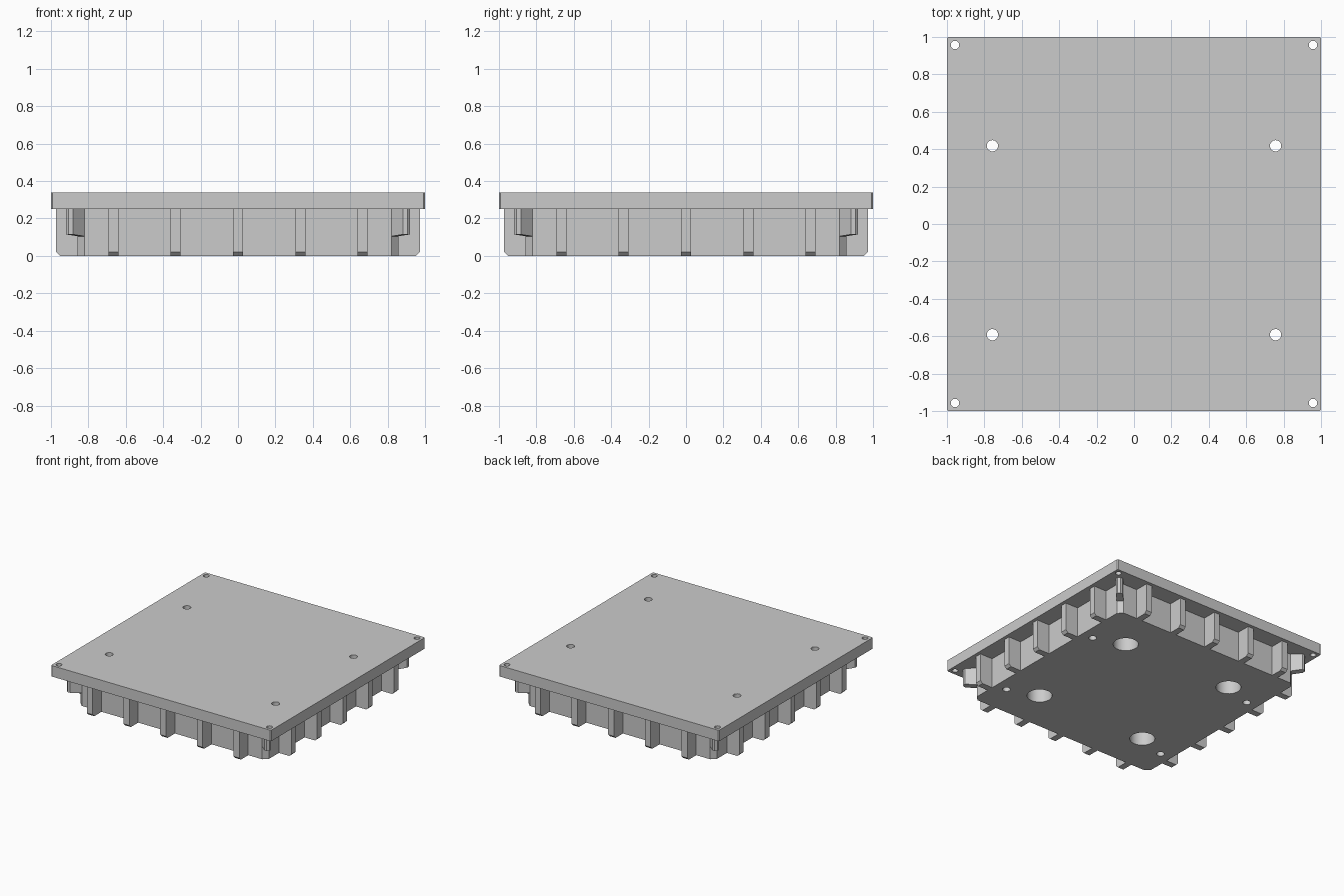
import bpy
import bmesh
from math import pi
from mathutils import Matrix, Vector

if "Cube" in bpy.data.objects:
    bpy.data.objects.remove(bpy.data.objects["Cube"], do_unlink=True)

PLATE_Z, TOP_Z = 0.25, 0.34      # underside and top of the plate
BODY, CORNER = 0.857, 0.037      # body half width and its corner chamfer
RIB_W, RIB_OUT, BEVEL = 0.053, 0.972, 0.02

grey = bpy.data.materials.new("plain grey")
grey.use_nodes = True
grey.diffuse_color = (0.6, 0.6, 0.6, 1)
grey.node_tree.nodes["Principled BSDF"].inputs["Base Color"].default_value = grey.diffuse_color


def finish(name, bm):
    bmesh.ops.recalc_face_normals(bm, faces=bm.faces)
    mesh = bpy.data.meshes.new(name)
    bm.to_mesh(mesh)
    bm.free()
    mesh.materials.append(grey)
    obj = bpy.data.objects.new(name, mesh)
    bpy.context.collection.objects.link(obj)
    return obj


def extrude(bm, points, offset):
    """Sweep a closed polygon along an offset into a solid; return its vertices."""
    face = bm.faces.new([bm.verts.new(p) for p in points])
    swept = bmesh.ops.extrude_face_region(bm, geom=[face], use_keep_orig=True)
    moved = [v for v in swept["geom"] if isinstance(v, bmesh.types.BMVert)]
    bmesh.ops.translate(bm, verts=moved, vec=offset)
    return list(face.verts) + moved


def square_slab(name, half, cut, z0, z1):
    """Square slab with chamfered vertical corners."""
    a, b = half, half - cut
    quarter = [Vector((a, -b, z0)), Vector((a, b, z0))]
    bm = bmesh.new()
    extrude(bm, [Matrix.Rotation(k * pi / 2, 3, 'Z') @ p
                 for k in range(4) for p in quarter], (0, 0, z1 - z0))
    return finish(name, bm)


def drill(obj, spots, radius, z0, z1):
    """Cut round holes with a hidden set of cylinders."""
    bm = bmesh.new()
    for x, y in spots:
        bmesh.ops.create_cone(bm, cap_ends=True, segments=32, radius1=radius, radius2=radius,
                              depth=z1 - z0, matrix=Matrix.Translation((x, y, (z0 + z1) / 2)))
    cutter = finish(obj.name + "_hole_cutter", bm)
    cutter.hide_render = True
    cutter.hide_set(True)
    cutter.display_type = 'WIRE'
    mod = obj.modifiers.new("holes", 'BOOLEAN')
    mod.operation = 'DIFFERENCE'
    mod.solver = 'EXACT'
    mod.object = cutter
    # Bake the cut, then drop the helper
    bpy.context.view_layer.update()
    graph = bpy.context.evaluated_depsgraph_get()
    cut_mesh = bpy.data.meshes.new_from_object(obj.evaluated_get(graph))
    obj.modifiers.clear()
    obj.data = cut_mesh
    bpy.data.objects.remove(cutter, do_unlink=True)


def grid(half_x, ys):
    return [(sx * half_x, y) for sx in (-1, 1) for y in ys]


# Top plate and the body below it
plate = square_slab("top_plate", 1.0, 0.008, PLATE_Z, TOP_Z)
body = square_slab("body", BODY, CORNER, 0, PLATE_Z)

# Screw holes, through bolt holes and wide blind sockets
bolts = grid(0.757, (-0.592, 0.418))
drill(plate, grid(0.957, (-0.957, 0.957)), 0.0225, 0.1, 0.5)
drill(plate, bolts, 0.03, -0.1, 0.5)
drill(body, bolts, 0.03, -0.1, 0.5)
drill(body, grid(0.505, (-0.505, 0.505)), 0.095, -0.1, PLATE_Z - 0.01)

# Five ribs on each side, bevelled at the lower outer edge
bm = bmesh.new()
for side in range(4):
    for i in range(-2, 3):
        y = i / 3 - RIB_W / 2
        profile = [(BODY - 0.01, y, 0), (RIB_OUT - BEVEL, y, 0), (RIB_OUT, y, BEVEL),
                   (RIB_OUT, y, PLATE_Z), (BODY - 0.01, y, PLATE_Z)]
        verts = extrude(bm, profile, (0, RIB_W, 0))
        bmesh.ops.rotate(bm, verts=verts, matrix=Matrix.Rotation(side * pi / 2, 3, 'Z'))
finish("side_ribs", bm)

# Short diagonal fins at the corners, with a blunt three-sided tip
FIN_Z, TIP, CUT = 0.1, 0.92, 0.015
bm = bmesh.new()
for corner in range(4):
    inner = BODY - 0.03
    outline = [(inner, inner - CORNER), (TIP, TIP - CORNER), (TIP, TIP - CUT),
               (TIP - CUT, TIP), (TIP - CORNER, TIP), (inner - CORNER, inner)]
    verts = extrude(bm, [(x, y, FIN_Z) for x, y in outline], (0, 0, PLATE_Z - FIN_Z))
    # Slope the underside up toward the tip
    for v in verts:
        if v.co.z < FIN_Z + 0.01 and v.co.x + v.co.y > 2 * TIP - CORNER - 0.01:
            v.co.z += 0.015
    bmesh.ops.rotate(bm, verts=verts, matrix=Matrix.Rotation(corner * pi / 2, 3, 'Z'))
finish("corner_fins", bm)

# Smooth hole walls, sharp edges elsewhere
for obj in (plate, body):
    bpy.ops.object.select_all(action='DESELECT')
    obj.select_set(True)
    bpy.context.view_layer.objects.active = obj
    bpy.ops.object.shade_smooth_by_angle(angle=pi / 6)
